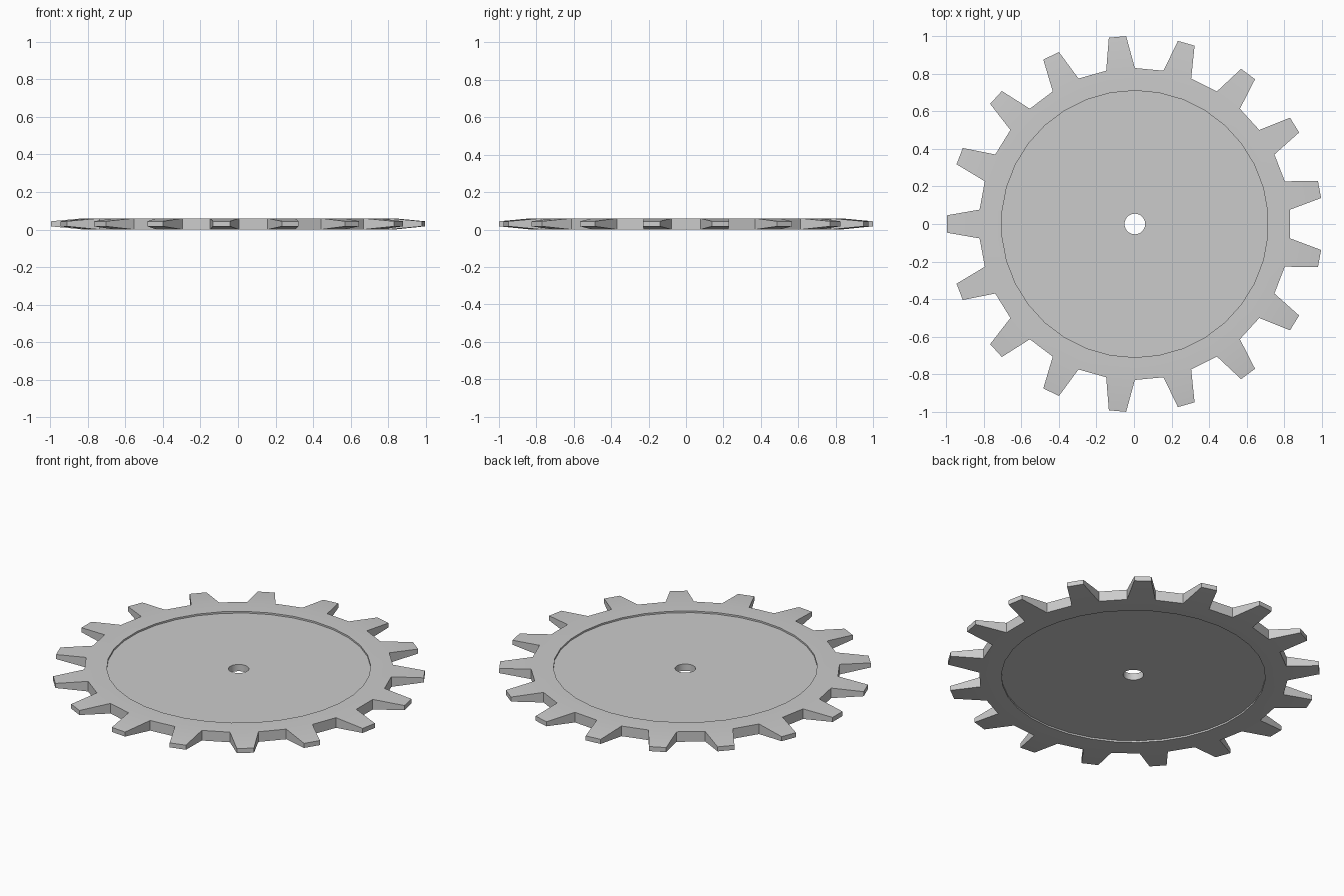
import bpy, bmesh
from math import pi, cos, sin

if "Cube" in bpy.data.objects:
    bpy.data.objects.remove(bpy.data.objects["Cube"])

TEETH = 17
N = TEETH * 2               # segments: alternately tooth and gap
T, D = 0.06, 0.01           # thickness, recess depth
R_TIP, R_ROOT, R_RING, R_HOLE = 1.001, 0.83, 0.71, 0.055
TIP_LO, TIP_HI = 0.017, 0.044
CX = 0.0045                 # odd tooth count: shift to centre the bounds
STEP = 2 * pi / N

bm = bmesh.new()


def vert(r, a, z):
    return bm.verts.new((r * cos(a) + CX, r * sin(a), z))


# Disc cross-section: hole, recessed web, raised rim
profile = [(R_HOLE, D), (R_RING, D), (R_RING, 0), (R_ROOT, 0),
           (R_ROOT, T), (R_RING, T), (R_RING, T - D), (R_HOLE, T - D)]
rings = [[vert(r, pi + (i - 0.5) * STEP, z) for r, z in profile]
         for i in range(N)]

for i in range(N):
    a, b = rings[i], rings[(i + 1) % N]
    for k in range(8):
        m = (k + 1) % 8
        if k == 3 and i % 2 == 0:
            # Tapered tooth growing from the rim
            ang = pi + i * STEP
            root = [a[3], b[3], b[4], a[4]]
            tip = [vert(R_TIP, ang + s * STEP / 4, z) for s, z in
                   ((-1, TIP_LO), (1, TIP_LO), (1, TIP_HI), (-1, TIP_HI))]
            for j in range(4):
                n = (j + 1) % 4
                bm.faces.new((root[j], root[n], tip[n], tip[j]))
            bm.faces.new(tip)
        else:
            bm.faces.new((a[k], b[k], b[m], a[m]))

bmesh.ops.recalc_face_normals(bm, faces=bm.faces)
mesh = bpy.data.meshes.new("sprocket")
bm.to_mesh(mesh)
bm.free()
obj = bpy.data.objects.new("sprocket", mesh)
bpy.context.collection.objects.link(obj)
bpy.context.view_layer.objects.active = obj
obj.select_set(True)
bpy.ops.object.shade_smooth_by_angle(angle=pi / 6)
